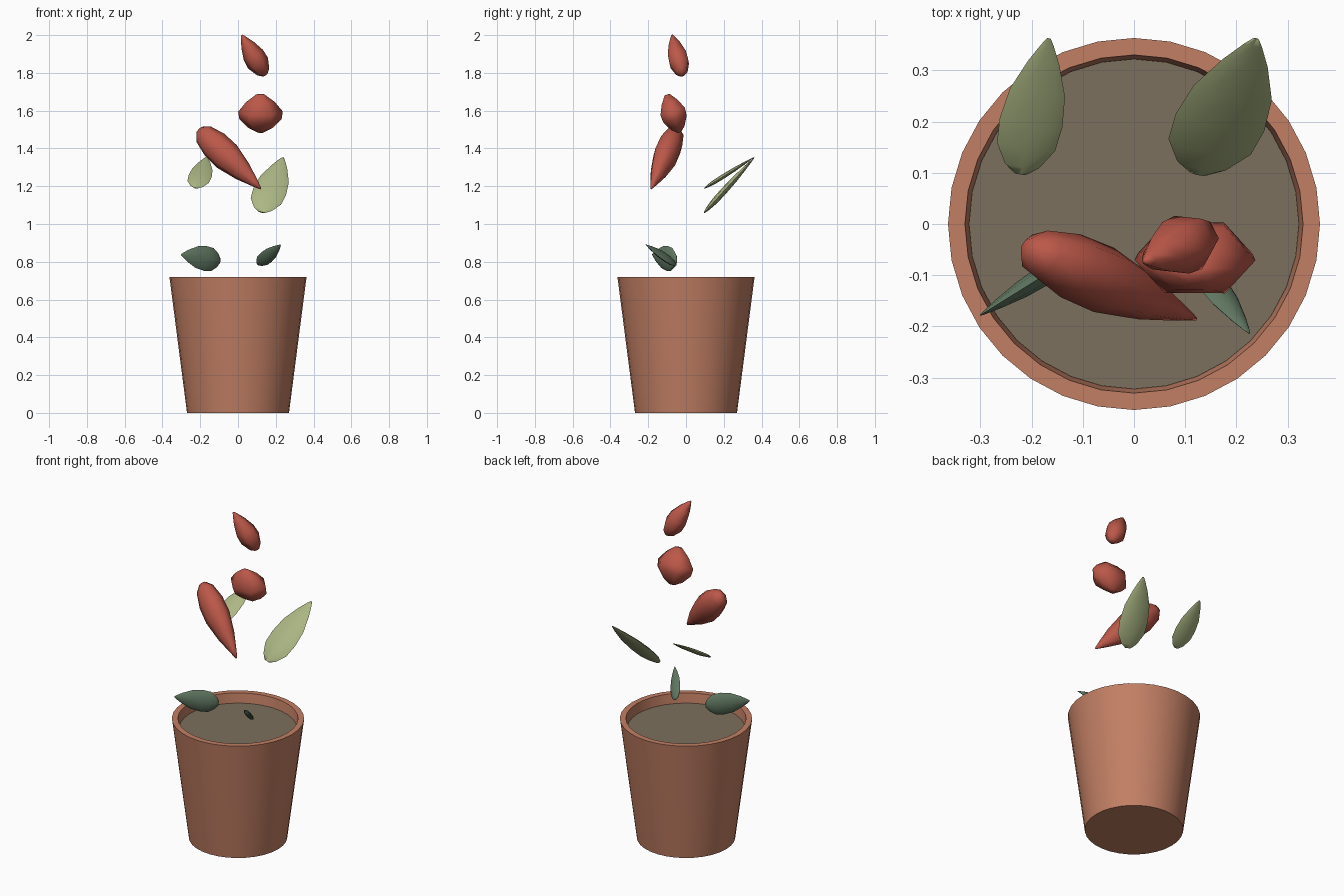
import bpy, bmesh, math
from mathutils import Vector

if "Cube" in bpy.data.objects:
    bpy.data.objects.remove(bpy.data.objects["Cube"])


def material(name, r, g, b):
    lin = [((c / 255 + 0.055) / 1.055) ** 2.4 for c in (r, g, b)]
    m = bpy.data.materials.new(name)
    m.diffuse_color = (*lin, 1)
    m.use_nodes = True
    m.node_tree.nodes["Principled BSDF"].inputs["Base Color"].default_value = m.diffuse_color
    return m


TERRACOTTA = material("terracotta", 194, 127, 100)
SOIL = material("soil", 124, 112, 94)
RED = material("petal red", 188, 88, 73)
LIGHT = material("light leaf green", 172, 183, 132)
DARK = material("dark leaf green", 96, 119, 97)


def loft(name, rings, mat, angle=40):
    """Skin a list of equal point rings and cap both ends."""
    bm = bmesh.new()
    loops = [[bm.verts.new(p) for p in ring] for ring in rings]
    n = len(loops[0])
    for a, b in zip(loops, loops[1:]):
        for i in range(n):
            j = (i + 1) % n
            bm.faces.new((a[i], a[j], b[j], b[i]))
    bm.faces.new(loops[0][::-1])
    bm.faces.new(loops[-1])
    bmesh.ops.recalc_face_normals(bm, faces=bm.faces)
    me = bpy.data.meshes.new(name)
    bm.to_mesh(me)
    bm.free()
    me.materials.append(mat)
    ob = bpy.data.objects.new(name, me)
    bpy.context.collection.objects.link(ob)
    bpy.ops.object.select_all(action='DESELECT')
    ob.select_set(True)
    bpy.context.view_layer.objects.active = ob
    bpy.ops.object.shade_smooth_by_angle(angle=math.radians(angle))
    return ob


def circle(r, z, n=32):
    return [(r * math.cos(2 * math.pi * i / n), r * math.sin(2 * math.pi * i / n), z)
            for i in range(n)]


def petal(name, base, tip, normal, half_w, half_t, profile, sides, mat):
    """Tapered pod from base to tip; profile = (position, relative radius)."""
    base, tip = Vector(base), Vector(tip)
    axis = tip - base
    w = Vector(normal).cross(axis).normalized()
    d = axis.cross(w).normalized()
    rings = []
    for t, r in profile:
        ring = []
        for i in range(sides):
            a = 2 * math.pi * i / sides
            ring.append(base + axis * t + w * (half_w * r * math.cos(a))
                        + d * (half_t * r * math.sin(a)))
        rings.append(ring)
    return loft(name, rings, mat, 75)


# Pot: outer wall, rim and inner wall down to the soil
loft("pot", [circle(0.27, 0), circle(0.363, 0.72), circle(0.33, 0.72), circle(0.32, 0.64)],
     TERRACOTTA)
loft("soil", [circle(0.318, 0.645), circle(0.322, 0.662)], SOIL)

BUD = [(0, 0.25), (0.08, 0.62), (0.3, 1), (0.5, 0.97), (0.75, 0.62), (0.93, 0.25), (1, 0.08)]
ROUND = [(0, 0.15), (0.12, 0.55), (0.35, 0.95), (0.55, 1), (0.8, 0.65), (1, 0.2)]
LONG = [(0, 0.3), (0.07, 0.7), (0.25, 0.98), (0.45, 1), (0.7, 0.68), (0.9, 0.28), (1, 0.06)]
LEAF = [(0, 0.2), (0.06, 0.55), (0.2, 0.93), (0.38, 1), (0.6, 0.88), (0.82, 0.5), (0.95, 0.2), (1, 0.06)]

# Red flower buds, top to bottom
petal("top_bud", (0.143, -0.02, 1.788), (0.02, -0.073, 2.0), (0, -1, -0.2),
      0.06, 0.058, BUD, 6, RED)
petal("middle_bud", (0.12, -0.035, 1.485), (0.118, -0.1, 1.685), (0, -1, -0.3),
      0.118, 0.078, ROUND, 6, RED)
petal("long_bud", (-0.205, -0.047, 1.497), (0.12, -0.185, 1.187), (-0.3, -1, 0.1),
      0.08, 0.066, LONG, 8, RED)

# Upper light leaves
petal("right_upper_leaf", (0.125, 0.098, 1.062), (0.238, 0.362, 1.352), (0, -0.30, 0.27),
      0.09, 0.018, LEAF, 8, LIGHT)
petal("left_upper_leaf", (-0.222, 0.098, 1.19), (-0.166, 0.362, 1.355), (0, -0.17, 0.267),
      0.062, 0.012, LEAF, 8, LIGHT)

# Lower dark leaves
petal("left_lower_leaf", (-0.095, -0.05, 0.805), (-0.30, -0.178, 0.838), (-0.53, 0.85, 0),
      0.066, 0.02, LEAF, 8, DARK)
low_axis = Vector((0.12, -0.16, 0.105))
petal("right_lower_leaf", (0.105, -0.052, 0.785), (0.225, -0.213, 0.89),
      Vector((0.68, 0.22, -0.68)).cross(low_axis), 0.038, 0.014, LEAF, 8, DARK)
